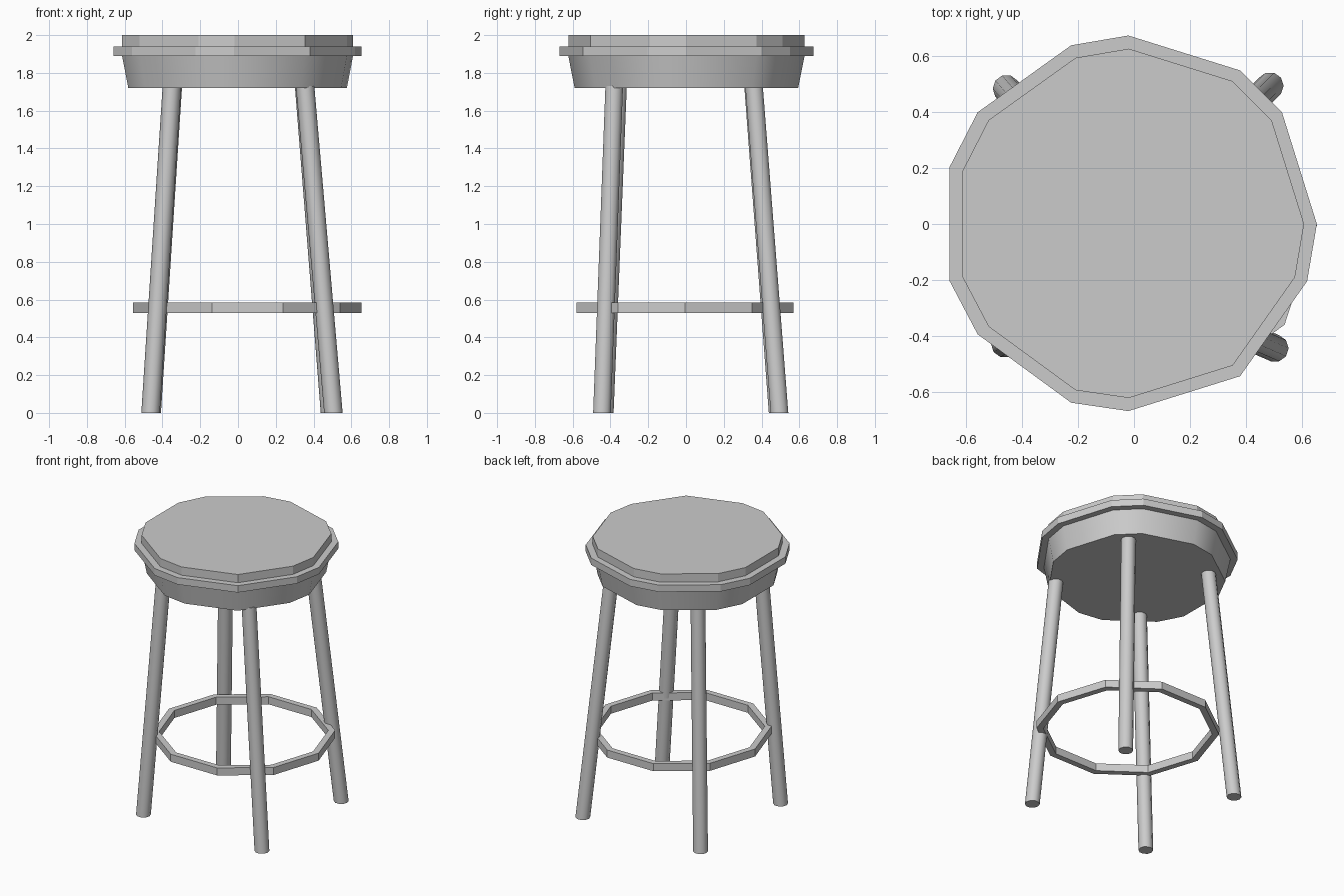
import bpy
import bmesh
from math import cos, sin, radians, pi
from mathutils import Vector

cube = bpy.data.objects.get("Cube")
if cube:
    bpy.data.objects.remove(cube, do_unlink=True)

grey = bpy.data.materials.new("plain grey")
grey.use_nodes = True
grey.diffuse_color = (0.6, 0.6, 0.6, 1)
grey.node_tree.nodes["Principled BSDF"].inputs["Base Color"].default_value = (0.6, 0.6, 0.6, 1)


def add_object(name, bm, smooth=0):
    bmesh.ops.recalc_face_normals(bm, faces=bm.faces[:])
    mesh = bpy.data.meshes.new(name)
    bm.to_mesh(mesh)
    bm.free()
    mesh.materials.append(grey)
    obj = bpy.data.objects.new(name, mesh)
    bpy.context.collection.objects.link(obj)
    if smooth:
        bpy.ops.object.select_all(action="DESELECT")
        obj.select_set(True)
        bpy.context.view_layer.objects.active = obj
        bpy.ops.object.shade_smooth_by_angle(angle=radians(smooth))
    return obj


def loft(name, rings, closed=False, smooth=0):
    """Join rings of points with side faces, then cap the ends or close the loop."""
    bm = bmesh.new()
    rows = [[bm.verts.new(p) for p in ring] for ring in rings]
    pairs = list(zip(rows, rows[1:]))
    if closed:
        pairs.append((rows[-1], rows[0]))
    for a, b in pairs:
        for i in range(len(a)):
            j = (i + 1) % len(a)
            bm.faces.new((a[i], a[j], b[j], b[i]))
    if not closed:
        bm.faces.new(rows[0][::-1])
        bm.faces.new(rows[-1])
    return add_object(name, bm, smooth)


# Seat: one uneven outline, scaled for each layer
outline = [(-0.02, 0.675), (-0.225, 0.64), (-0.56, 0.4), (-0.66, 0.205),
           (-0.66, -0.205), (-0.56, -0.395), (-0.225, -0.64), (-0.02, -0.67),
           (0.38, -0.545), (0.62, -0.205), (0.655, 0), (0.53, 0.4), (0.38, 0.55)]


def seat_ring(scale, z):
    return [(x * scale, y * scale, z) for x, y in outline]


loft("seat_base", [seat_ring(0.88, 1.72), seat_ring(0.93, 1.89)], smooth=45)
loft("seat_rim", [seat_ring(1, 1.89), seat_ring(1, 1.94)])
loft("seat_top", [seat_ring(0.93, 1.94), seat_ring(0.93, 2)])


# Foot ring: ten-sided band
def circle(radius, z, sides=10, cx=0.05, cy=-0.005):
    return [(cx + radius * cos(2 * pi * i / sides),
             cy + radius * sin(2 * pi * i / sides), z) for i in range(sides)]


loft("foot_ring", [circle(0.605, 0.53), circle(0.605, 0.585),
                   circle(0.56, 0.585), circle(0.56, 0.53)], closed=True)

# Legs: splayed round rods with level ends
legs = {
    "front_left_leg": ((0.505, -0.445), (0.355, -0.38)),
    "front_right_leg": ((-0.463, -0.43), (-0.35, -0.36)),
    "back_left_leg": ((0.487, 0.495), (0.35, 0.36)),
    "back_right_leg": ((-0.457, 0.485), (-0.345, 0.355)),
}
for name, (foot, top) in legs.items():
    loft(name, [circle(0.049, 0, 10, *foot), circle(0.049, 1.73, 10, *top)], smooth=45)
